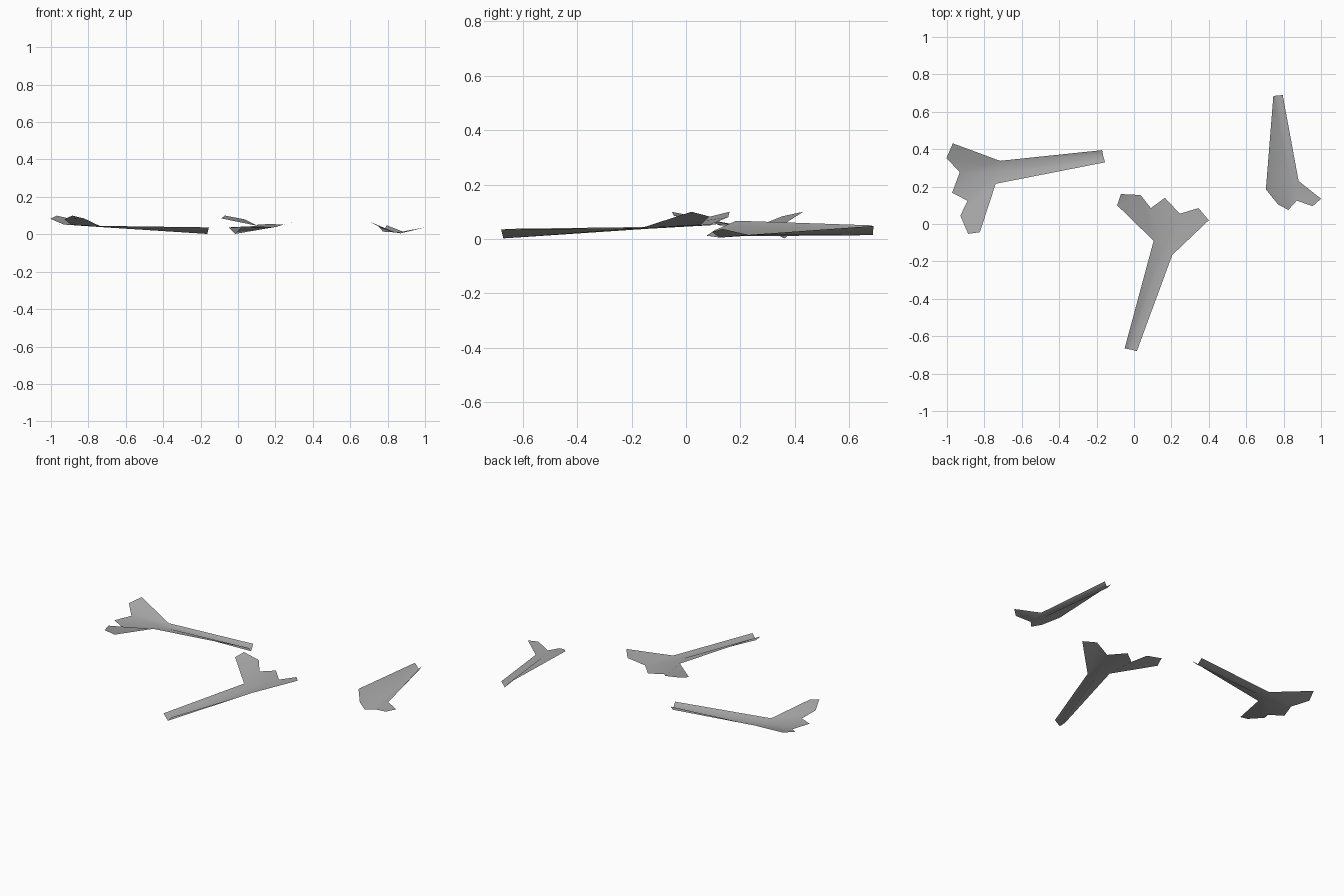
import bpy
import math

cube = bpy.data.objects.get("Cube")
if cube:
    bpy.data.objects.remove(cube, do_unlink=True)

grey = bpy.data.materials.new("plain_grey")
colour = (0.4, 0.4, 0.4, 1)
grey.use_nodes = True
grey.diffuse_color = colour
grey.node_tree.nodes["Principled BSDF"].inputs["Base Color"].default_value = colour


def sheet(name, points, faces):
    """Thin smooth sheet from named corner points."""
    index = {key: i for i, key in enumerate(points)}
    mesh = bpy.data.meshes.new(name)
    mesh.from_pydata(list(points.values()), [],
                     [[index[key] for key in face.split()] for face in faces])
    mesh.materials.append(grey)
    mesh.shade_smooth()
    return mesh


def place(name, mesh, location=(0, 0, 0), turn=0):
    obj = bpy.data.objects.new(name, mesh)
    obj.location = location
    obj.rotation_euler.z = math.radians(turn)
    bpy.context.collection.objects.link(obj)


# Long piece: a V-channel stem opening into three upturned lobes
long_piece = sheet("long_splayed_piece", {
    "end_left": (-0.05, -0.665, 0.037),
    "end_fold": (-0.015, -0.672, 0.002),
    "end_right": (0.015, -0.68, 0.035),
    "neck_left": (0.105, -0.09, 0.045),
    "neck_fold": (0.155, -0.13, 0.038),
    "neck_right": (0.205, -0.165, 0.04),
    "left_a": (-0.09, 0.1, 0.085),
    "left_b": (-0.07, 0.16, 0.1),
    "left_c": (0.035, 0.155, 0.08),
    "notch_left": (0.09, 0.085, 0.05),
    "middle_tip": (0.165, 0.14, 0.055),
    "notch_right": (0.245, 0.055, 0.052),
    "right_b": (0.345, 0.085, 0.083),
    "right_a": (0.4, 0.02, 0.1),
}, [
    "end_left end_fold neck_fold neck_left",
    "end_fold end_right neck_right neck_fold",
    "neck_left neck_fold notch_left",
    "neck_left notch_left left_c left_a",
    "left_a left_c left_b",
    "neck_fold notch_right middle_tip notch_left",
    "neck_fold neck_right notch_right",
    "neck_right right_a right_b notch_right",
])
place("middle_piece", long_piece)
place("right_piece", long_piece, (-0.774, 0.081, 0), 116.2)

# Short piece: a tapered channel with one side lobe
short_piece = sheet("short_tapered_piece", {
    "end_left": (0.745, 0.685, 0.05),
    "end_fold": (0.775, 0.687, 0.014),
    "end_right": (0.795, 0.69, 0.048),
    "shoulder": (0.705, 0.185, 0.067),
    "corner": (0.77, 0.105, 0.032),
    "foot": (0.825, 0.075, 0.012),
    "hub": (0.84, 0.2, 0.01),
    "notch": (0.87, 0.125, 0.005),
    "lobe_a": (0.955, 0.095, 0.026),
    "lobe_b": (1.0, 0.135, 0.037),
    "neck": (0.88, 0.23, 0.015),
}, [
    "end_left shoulder hub end_fold",
    "shoulder corner foot hub",
    "end_fold hub neck end_right",
    "hub foot notch",
    "hub notch neck",
    "notch lobe_a lobe_b neck",
])
place("left_piece", short_piece)
